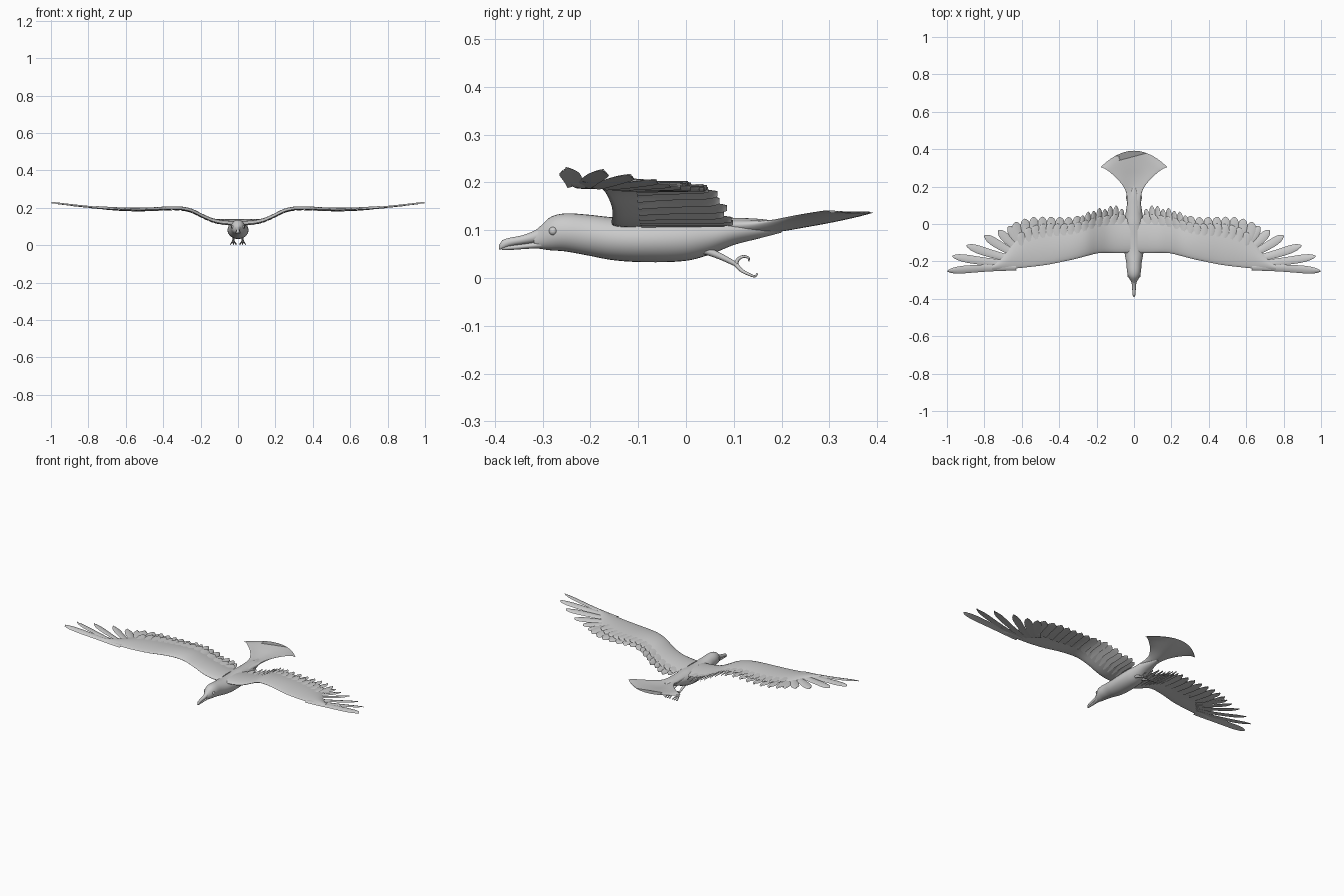
import bpy, bmesh, math
from mathutils import Vector

if "Cube" in bpy.data.objects:
    bpy.data.objects.remove(bpy.data.objects["Cube"])


def interp(table, t):
    """Smooth (Hermite) lookup in rows (t, a, b, ...)."""
    t = min(max(t, table[0][0]), table[-1][0])
    i = 0
    while i < len(table) - 2 and t > table[i + 1][0]:
        i += 1
    p, q = table[i], table[i + 1]
    o, r = table[max(i - 1, 0)], table[min(i + 2, len(table) - 1)]
    h = q[0] - p[0]
    s = (t - p[0]) / h
    out = []
    for k in range(1, len(p)):
        m0 = (q[k] - o[k]) / (q[0] - o[0]) * h
        m1 = (r[k] - p[k]) / (r[0] - p[0]) * h
        out.append((2*s**3 - 3*s*s + 1) * p[k] + (s**3 - 2*s*s + s) * m0
                   + (3*s*s - 2*s**3) * q[k] + (s**3 - s*s) * m1)
    return out


def span(a, b, n):
    return [a + (b - a) * i / (n - 1) for i in range(n)]


def loft(bm, rings):
    vs = [[bm.verts.new(p) for p in ring] for ring in rings]
    n = len(vs[0])
    for a, b in zip(vs, vs[1:]):
        for i in range(n):
            bm.faces.new((a[i], a[(i + 1) % n], b[(i + 1) % n], b[i]))
    bm.faces.new(vs[0])
    bm.faces.new(vs[-1][::-1])


def finish(name, bm, mirror=False, angle=60):
    bmesh.ops.recalc_face_normals(bm, faces=bm.faces)
    me = bpy.data.meshes.new(name)
    bm.to_mesh(me)
    bm.free()
    ob = bpy.data.objects.new(name, me)
    bpy.context.collection.objects.link(ob)
    if mirror:
        ob.modifiers.new("mirror", "MIRROR").use_mirror_merge = False
    bpy.ops.object.select_all(action="DESELECT")
    ob.select_set(True)
    bpy.context.view_layer.objects.active = ob
    bpy.ops.object.shade_smooth_by_angle(angle=math.radians(angle))
    return ob


def circle(n):
    return [(math.cos(2*math.pi*i/n), math.sin(2*math.pi*i/n)) for i in range(n)]


# body with head: y, bottom z, top z, half width
BODY = [(-.318, .063, .098, .011), (-.305, .061, .108, .017), (-.285, .058, .127, .029),
        (-.255, .056, .135, .037), (-.21, .048, .133, .041), (-.15, .037, .127, .051),
        (-.08, .033, .127, .056), (0, .036, .130, .053), (.05, .049, .128, .046),
        (.1, .069, .126, .038), (.15, .082, .124, .028), (.2, .095, .118, .012)]
bm = bmesh.new()
rings = []
for y in span(-.318, .2, 56):
    zb, zt, w = interp(BODY, y)
    rings.append([(w * c, y, (zb + zt) / 2 + (zt - zb) / 2 * s) for c, s in circle(28)])
loft(bm, rings)
finish("body", bm)

# beak, upper and lower halves with a slight hook
UPPER = [(-.391, .059, .070, .003), (-.385, .060, .079, .006), (-.37, .066, .084, .008),
         (-.345, .070, .089, .010), (-.32, .073, .098, .012), (-.295, .076, .112, .016)]
LOWER = [(-.385, .058, .066, .004), (-.36, .059, .069, .007), (-.33, .061, .073, .010),
         (-.295, .062, .080, .015)]
for name, prof in (("upper_beak", UPPER), ("lower_beak", LOWER)):
    bm = bmesh.new()
    rings = []
    for y in span(prof[0][0], prof[-1][0], 16):
        zb, zt, w = interp(prof, y)
        rings.append([(w * c, y, (zb + zt) / 2 + (zt - zb) / 2 * s) for c, s in circle(14)])
    loft(bm, rings)
    finish(name, bm)

# eyes
bm = bmesh.new()
bmesh.ops.create_uvsphere(bm, u_segments=16, v_segments=10, radius=.009)
bmesh.ops.translate(bm, verts=bm.verts, vec=(.027, -.278, .098))
finish("eyes", bm, True)

# tail fan, cupped upward: y, half width, centre z, side lift, side setback, half thickness
TAIL = [(.06, .036, .108, .002, 0, .016), (.13, .037, .106, .006, .003, .016),
        (.19, .045, .106, .014, .012, .010), (.25, .075, .113, .017, .025, .007),
        (.31, .115, .123, .014, .045, .006), (.36, .153, .132, .009, .066, .004),
        (.392, .178, .138, -.002, .088, .0015)]
bm = bmesh.new()
rings = []
for y in span(.06, .392, 24):
    w, zc, lift, back, th = interp(TAIL, y)
    rings.append([(w * c, y - back * c * c, zc + lift * c * c + th * s) for c, s in circle(32)])
loft(bm, rings)
finish("tail_fan", bm)

# wing arm: x, leading y, covert trailing y, z, thickness
WING = [(.02, -.155, .03, .112, .024), (.09, -.156, .03, .118, .024), (.14, -.154, .025, .130, .022),
        (.19, -.156, .015, .152, .021), (.25, -.170, 0, .181, .02), (.31, -.186, -.015, .193, .018),
        (.38, -.201, -.02, .194, .016), (.46, -.217, -.02, .190, .014), (.56, -.230, -.04, .189, .012),
        (.64, -.238, -.10, .192, .010), (.70, -.242, -.17, .196, .008), (.76, -.246, -.215, .201, .005),
        (.88, -.25, -.22, .213, .003), (1, -.25, -.24, .227, .002)]
bm = bmesh.new()
rings = []
for x in span(.02, .76, 50):
    le, te, z, th = interp(WING, x)
    ring = []
    for c, s in circle(24):
        u = (1 - c) / 2
        camber = .006 * math.sin(math.pi * u)
        ring.append((x, le + (te - le) * u, z + camber + th / 2 * s * (1.25 - .8 * u)))
    rings.append(ring)
loft(bm, rings)
finish("wing_arms", bm, True)

BLADE = [(0, .7), (.4, .9), (.75, 1), (.88, .85), (.96, .5), (1, .12)]


def feather(bm, base, tip, hw, dz, tilt=.003):
    """Flat blade following the wing's height curve."""
    base, tip = Vector(base), Vector(tip)
    d = tip - base
    side = Vector((d.y, -d.x)).normalized()
    if side.x < 0:
        side = -side
    rings = []
    for t in [0, .15, .3, .45, .6, .7, .78, .85, .9, .94, .97, 1]:
        w = hw * interp(BLADE, t)[0]
        p = base + d * t + side * .006 * math.sin(math.pi * t)
        ring = []
        for c, s in circle(8):
            q = p + side * w * c
            z = interp(WING, q.x)[2]
            ring.append((q.x, q.y, z + dz + tilt * c + .0022 * s + .003 * (1 - c * c)))
        rings.append(ring)
    loft(bm, rings)


# primary finger feathers
bm = bmesh.new()
TIPS = [(.998, -.252), (.972, -.172), (.895, -.115), (.800, -.062), (.725, -.035), (.672, -.012)]
for i, tip in enumerate(TIPS):
    f = i / 5
    feather(bm, (.63 - .07 * f, -.234 + .09 * f), tip, .0205 + .004 * f, -.001 * i)
finish("primary_feathers", bm, True)

# secondary feathers along the trailing edge
TRAIL = [(.06, .075), (.09, .106), (.14, .09), (.2, .083), (.26, .06), (.33, .038), (.45, .038),
         (.56, .035), (.63, .01)]
bm = bmesh.new()
x, i = .065, 0
while x < .64:
    step = .030 if x < .3 else .047
    y = interp(TRAIL, x)[0] - (.008 if i % 2 and x < .3 else 0)
    feather(bm, (x * .93, -.09 - .05 * x), (x, y), step * .54, -.004, .004)
    x += step
    i += 1
finish("secondary_feathers", bm, True)

# covert layer lying over the feather roots
bm = bmesh.new()
for x in span(.06, .6, 15):
    te = interp(WING, x)[1]
    feather(bm, (x * .95, te - .09), (x + .005, te + .022), .024, .003, .003)
finish("covert_feathers", bm, True)


def tube(bm, pts, r0, r1, n=10):
    """Tapered tube through a few points."""
    m = len(pts) - 1
    rows = [(i,) + p for i, p in enumerate(pts)]
    k = 4 * m
    path = [Vector(interp(rows, m * i / k)) for i in range(k + 1)]
    rings = []
    for i, p in enumerate(path):
        d = (path[min(i + 1, k)] - path[max(i - 1, 0)]).normalized()
        a = d.cross(Vector((1, 0, 0))).normalized()
        b = d.cross(a)
        r = r0 + (r1 - r0) * i / k
        rings.append([p + r * (a * c + b * s) for c, s in circle(n)])
    loft(bm, rings)


# legs and curled toes
bm = bmesh.new()
tube(bm, [(.022, .03, .062), (.024, .07, .046), (.025, .108, .027)], .009, .0045)
finish("legs", bm, True)
bm = bmesh.new()
for dx in (-.013, 0, .013):
    tube(bm, [(.025, .104, .029), (.025 + dx * .5, .116, .016), (.025 + dx, .131, .008),
              (.025 + dx * 1.1, .144, .0035), (.025 + dx * 1.1, .150, .010)], .0045, .0016)
tube(bm, [(.025, .104, .028), (.026, .109, .039), (.026, .120, .045), (.026, .131, .042),
          (.026, .131, .035)], .0045, .0015)
finish("toes", bm, True)
